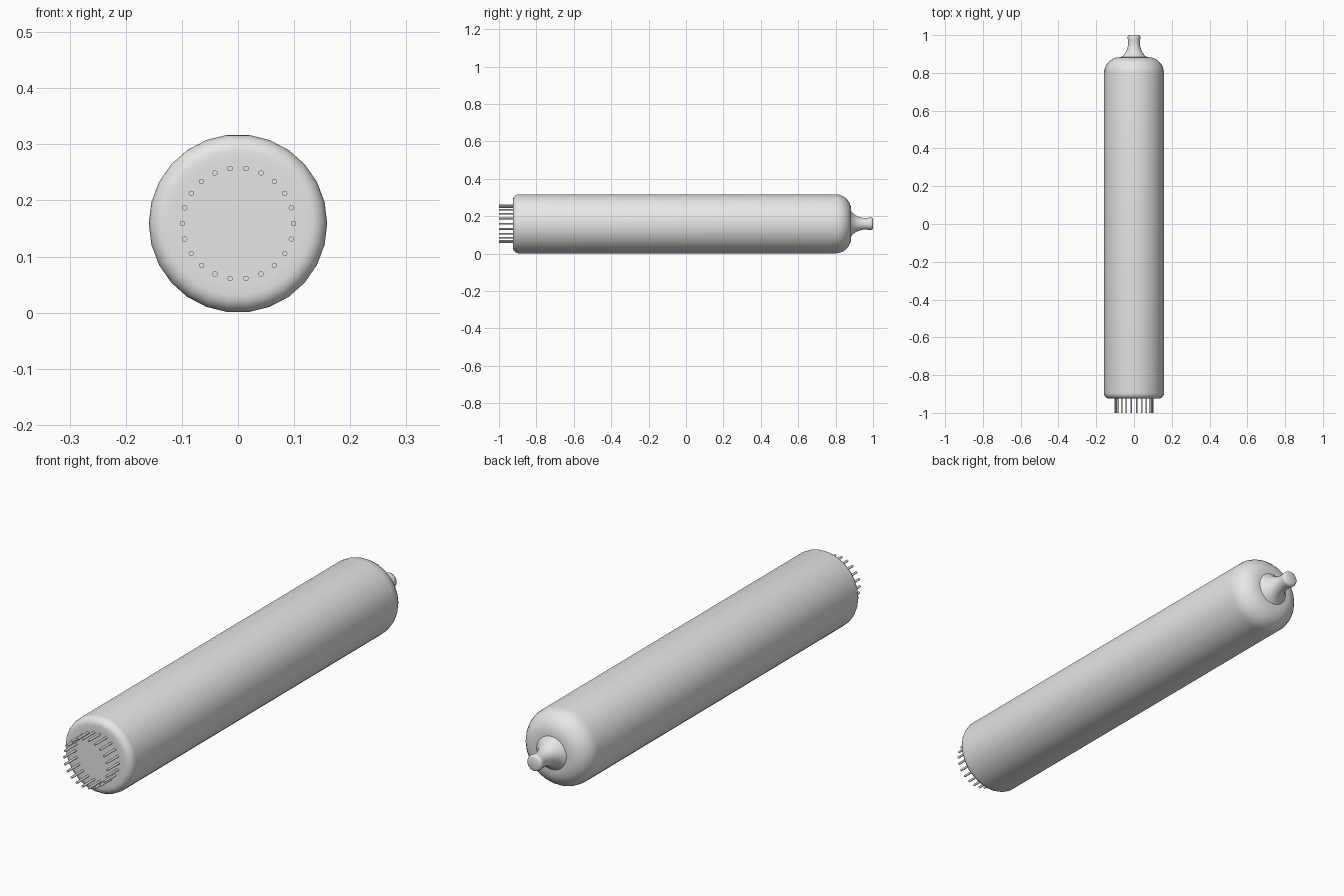
import bpy, bmesh, math
from mathutils import Matrix

cube = bpy.data.objects.get("Cube")
if cube:
    bpy.data.objects.remove(cube, do_unlink=True)

AXIS_Z = 0.159   # height of the tube's centre line
RADIUS = 0.159

grey = bpy.data.materials.new("plain grey")
grey.use_nodes = True
grey.diffuse_color = (0.8, 0.8, 0.8, 1)
grey.node_tree.nodes["Principled BSDF"].inputs["Base Color"].default_value = (0.8, 0.8, 0.8, 1)


def finish(name, bm, angle):
    bmesh.ops.recalc_face_normals(bm, faces=bm.faces)
    mesh = bpy.data.meshes.new(name)
    bm.to_mesh(mesh)
    bm.free()
    mesh.materials.append(grey)
    obj = bpy.data.objects.new(name, mesh)
    obj.location.z = AXIS_Z
    bpy.context.collection.objects.link(obj)
    bpy.ops.object.select_all(action='DESELECT')
    obj.select_set(True)
    bpy.context.view_layer.objects.active = obj
    bpy.ops.object.shade_smooth_by_angle(angle=math.radians(angle))
    return obj


def lathe(name, profile, sides, angle=40):
    """Turn (radius, y) points around the y axis and cap both ends."""
    bm = bmesh.new()
    rings = []
    for r, y in profile:
        rings.append([bm.verts.new((r * math.cos(2 * math.pi * i / sides), y,
                                    r * math.sin(2 * math.pi * i / sides)))
                      for i in range(sides)])
    for a, b in zip(rings, rings[1:]):
        for i in range(sides):
            j = (i + 1) % sides
            bm.faces.new((a[i], a[j], b[j], b[i]))
    bm.faces.new(rings[0])
    bm.faces.new(rings[-1])
    return finish(name, bm, angle)


def arc(cr, cy, rad, start, end, steps):
    """Points of a circular arc in (radius, y) space, angles in degrees."""
    out = []
    for k in range(steps + 1):
        t = math.radians(start + (end - start) * k / steps)
        out.append((cr + rad * math.cos(t), cy + rad * math.sin(t)))
    return out


# Glass tube: small rounded front rim, large rounded back shoulder
front_rim = arc(RADIUS - 0.03, -0.895, 0.03, -90, 0, 5)
shoulder = arc(RADIUS - 0.083, 0.80, 0.083, 0, 90, 7)
lathe("tube_body", [(0.112, -0.925)] + front_rim + shoulder, 26)

# Sealed tip: flared base, narrow neck, rounded end
lathe("sealed_tip", [(0.070, 0.882), (0.056, 0.893), (0.045, 0.908), (0.037, 0.925),
                     (0.032, 0.945), (0.031, 0.962), (0.033, 0.978), (0.034, 0.990),
                     (0.031, 0.997), (0.025, 1.0)], 26, 50)

# Ring of contact pins at the front
PINS, PIN_RING = 22, 0.099
bm = bmesh.new()
for i in range(PINS):
    a = 2 * math.pi * i / PINS
    place = (Matrix.Translation((PIN_RING * math.cos(a), -0.955, PIN_RING * math.sin(a)))
             @ Matrix.Rotation(math.pi / 2, 4, 'X'))
    bmesh.ops.create_cone(bm, cap_ends=True, segments=12, radius1=0.0048,
                          radius2=0.0048, depth=0.09, matrix=place)
finish("contact_pins", bm, 40)
